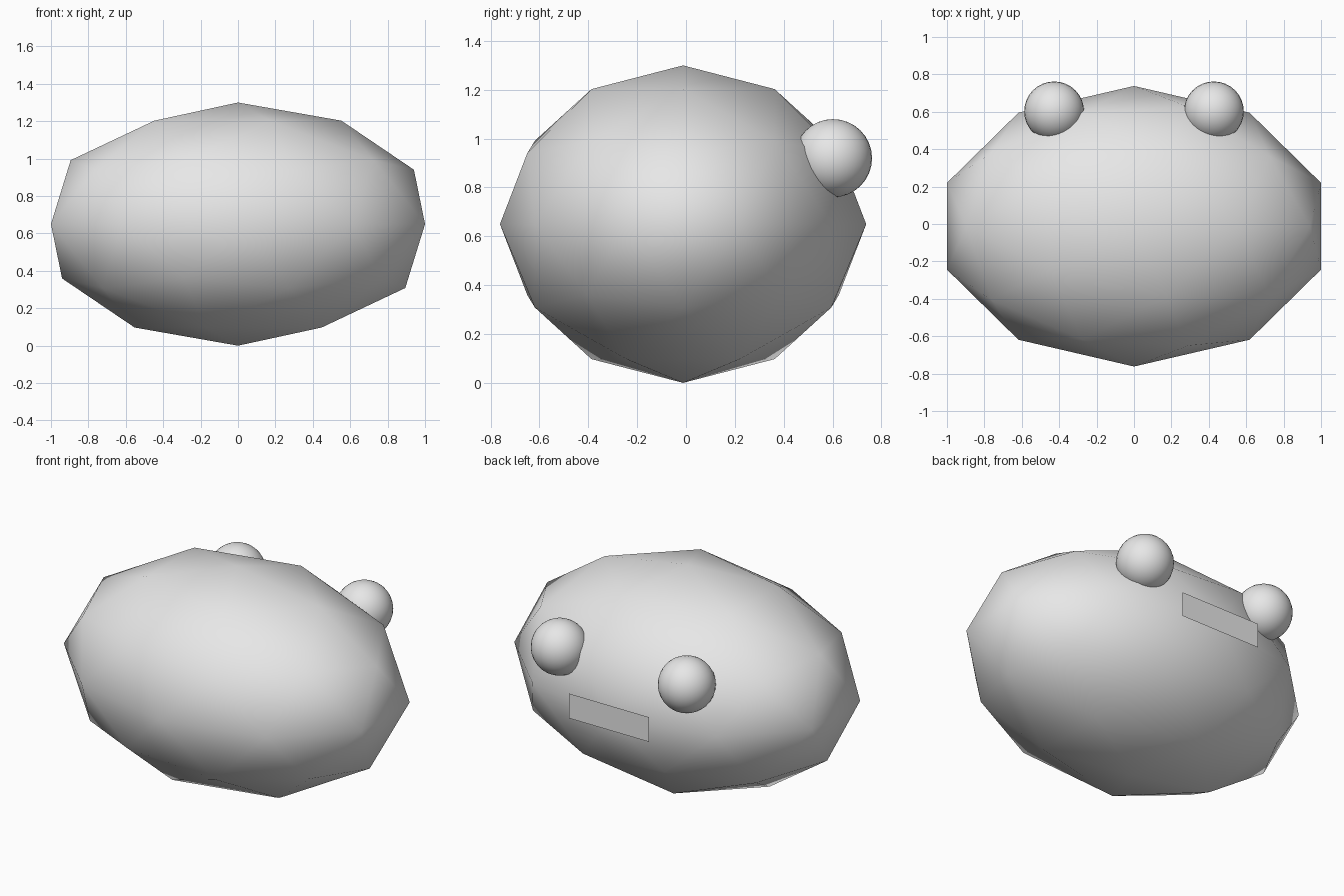
import bpy
import math

cube = bpy.data.objects.get("Cube")
if cube:
    bpy.data.objects.remove(cube, do_unlink=True)

# One plain grey for every part
grey = bpy.data.materials.new("plain_grey")
grey.use_nodes = True
grey.diffuse_color = (0.8, 0.8, 0.8, 1)
grey.node_tree.nodes["Principled BSDF"].inputs["Base Color"].default_value = (0.8, 0.8, 0.8, 1)


def finish(name, smooth=True):
    obj = bpy.context.object
    obj.name = name
    obj.data.materials.append(grey)
    if smooth:
        bpy.ops.object.shade_smooth()
    return obj


# Low-poly egg-shaped body
bpy.ops.mesh.primitive_ico_sphere_add(subdivisions=2, radius=1, location=(0, -0.012, 0.65))
finish("body").scale = (1.0515, 0.75, 0.65)

# Round eyes, one per side
for side, x in (("left", 0.427), ("right", -0.427)):
    bpy.ops.mesh.primitive_uv_sphere_add(segments=32, ring_count=16, radius=0.16,
                                         location=(x, 0.602, 0.92))
    finish(side + "_eye")

# Flat mouth plate touching the rearmost point of the body
bpy.ops.mesh.primitive_plane_add(size=1, location=(0, 0.739, 0.655),
                                 rotation=(-math.pi / 2, 0, 0))
finish("mouth", smooth=False).scale = (0.54, 0.15, 1)
